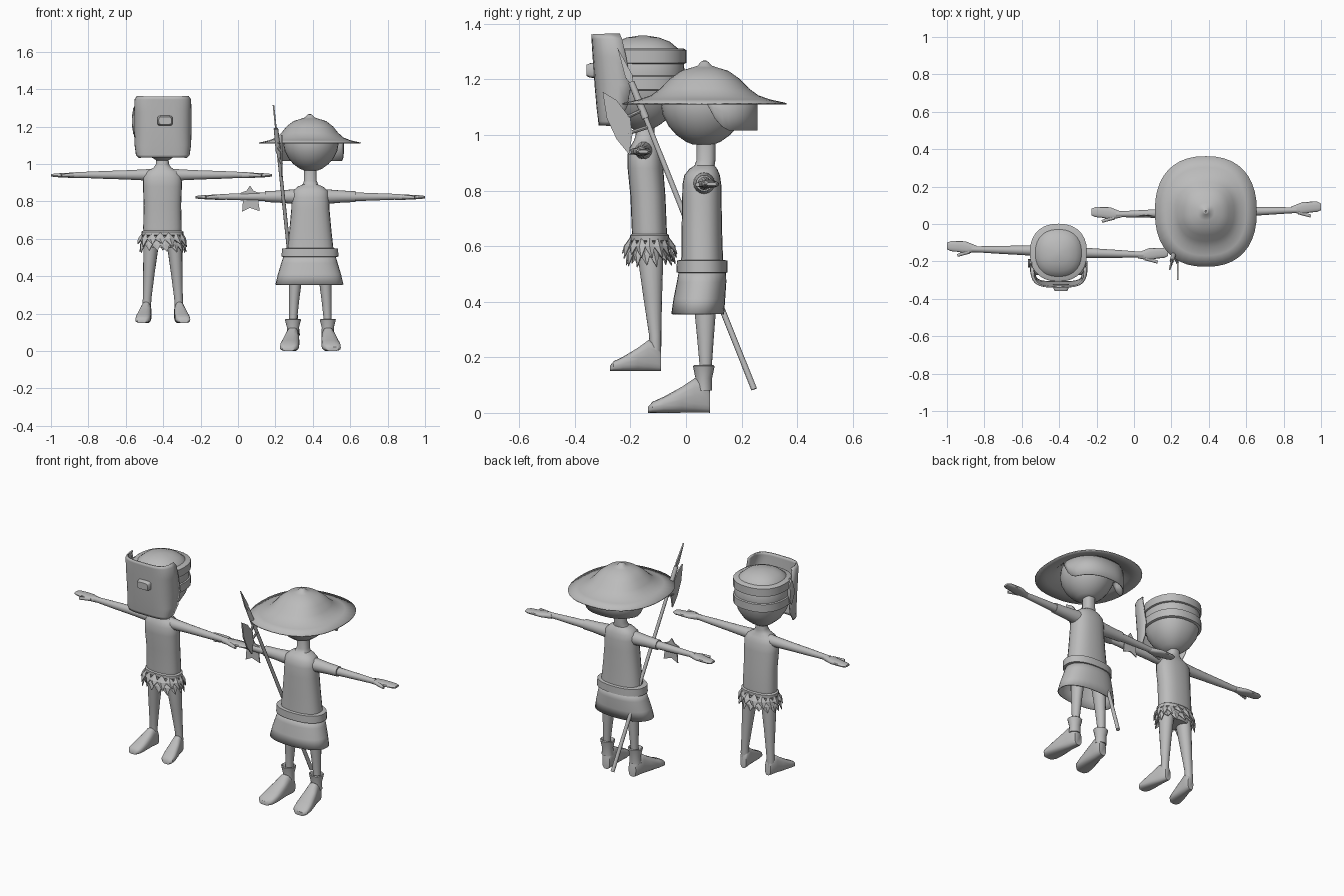
import bpy, bmesh, math, random
from mathutils import Vector

if "Cube" in bpy.data.objects:
    bpy.data.objects.remove(bpy.data.objects["Cube"])
random.seed(4)

grey = bpy.data.materials.new("plain_grey")
grey.diffuse_color = (0.5, 0.5, 0.5, 1)
grey.use_nodes = True
grey.node_tree.nodes["Principled BSDF"].inputs["Base Color"].default_value = grey.diffuse_color
AXES = {'x': (Vector((0, 1, 0)), Vector((0, 0, 1))),
        'y': (Vector((1, 0, 0)), Vector((0, 0, 1))),
        'z': (Vector((1, 0, 0)), Vector((0, 1, 0)))}


def finish(name, bm, thick=0, smooth=True):
    bmesh.ops.recalc_face_normals(bm, faces=bm.faces)
    me = bpy.data.meshes.new(name)
    bm.to_mesh(me)
    bm.free()
    me.materials.append(grey)
    ob = bpy.data.objects.new(name, me)
    bpy.context.collection.objects.link(ob)
    if thick:
        m = ob.modifiers.new("thickness", 'SOLIDIFY')
        m.thickness, m.offset = thick, 0
    if smooth:
        bpy.ops.object.select_all(action='DESELECT')
        ob.select_set(True)
        bpy.context.view_layer.objects.active = ob
        bpy.ops.object.shade_smooth_by_angle(angle=math.radians(40))
    return ob


def sgnpow(v, e):
    return math.copysign(abs(v) ** e, v)


def skin(bm, rows, closed):
    n = len(rows[0])
    for a, b in zip(rows, rows[1:]):
        for i in range(n if closed else n - 1):
            j = (i + 1) % n
            bm.faces.new((a[i], a[j], b[j], b[i]))


# Loft through superellipse rings (x, y, z, radius_u, radius_v)
def loft(name, rings, axis='z', n=20, p=2.0, cap=True, thick=0):
    bm = bmesh.new()
    u, v = AXES[axis]
    rows = []
    for x, y, z, ru, rv in rings:
        row = []
        for i in range(n):
            a = 2 * math.pi * i / n
            row.append(bm.verts.new(Vector((x, y, z)) + u * ru * sgnpow(math.cos(a), 2 / p)
                                    + v * rv * sgnpow(math.sin(a), 2 / p)))
        rows.append(row)
    skin(bm, rows, True)
    if cap:
        bm.faces.new(rows[0])
        bm.faces.new(rows[-1])
    return finish(name, bm, thick)


# Open sheet from rows of points
def sheet(name, pts, thick):
    bm = bmesh.new()
    skin(bm, [[bm.verts.new(q) for q in row] for row in pts], False)
    return finish(name, bm, thick)


# Flat plate from an outline
def plate(name, pts, thick):
    bm = bmesh.new()
    bm.faces.new([bm.verts.new(q) for q in pts])
    return finish(name, bm, thick, False)


def rod(name, a, b, r1, r2, n=10):
    a, b = Vector(a), Vector(b)
    bm = bmesh.new()
    bmesh.ops.create_cone(bm, cap_ends=True, segments=n, radius1=r1, radius2=r2, depth=(b - a).length)
    ob = finish(name, bm)
    ob.location = (a + b) / 2
    ob.rotation_euler = (b - a).to_track_quat('Z', 'Y').to_euler()


# Arm with mitten hand and thumb; s = -1 or 1, the reach is measured from cx
def arm(who, side, cx, z, s, reach, y0, y1):
    X = lambda d: cx + s * d
    loft(who + side + "_arm", [(X(d), y0 + (y1 - y0) * d / reach, z, r, r) for d, r in
         ((.05, .034), (.1, .03), (.2, .025), (.32, .021), (reach - .16, .016), (reach - .13, .016))], 'x', 14)
    loft(who + side + "_hand", [(X(reach - d), y1 + o, z - .002, ry, rz) for d, o, ry, rz in
         ((.16, 0, .015, .015), (.13, .003, .024, .015), (.1, .006, .033, .014),
          (.06, .012, .029, .012), (.02, .014, .027, .01), (0, .014, .018, .006))], 'x', 14, 2.5)
    rod(who + side + "_thumb", (X(reach - .12), y1 - .015, z), (X(reach - .055), y1 - .036, z - .004), .012, .008)


# Foot lofted from heel to toe, splayed outward
def foot(name, x, y, z0, s, length, w, h):
    loft(name, [(x + s * .03 * t, y - length * t, z0 + hh * h / 2, hx * w, hh * h / 2) for t, hx, hh in
         ((0, .019, .075), (.06, .024, .1), (.25, .027, .112), (.45, .034, .085),
          (.75, .04, .052), (.93, .037, .036), (1, .024, .02))], 'y', 18, 2.8)


# ---------- masked figure (left) ----------
AX = -.404
loft("masked_torso", [(AX, y, z, rx, ry) for z, y, rx, ry in
     ((.555, -.13, .075, .055), (.59, -.13, .1, .062), (.66, -.132, .103, .063), (.78, -.137, .1, .063),
      (.88, -.146, .104, .064), (.93, -.148, .103, .062), (.96, -.149, .085, .05),
      (.98, -.149, .048, .038), (1.0, -.147, .034, .034), (1.05, -.147, .033, .034))], p=2.4, n=24)
loft("masked_head", [(AX, -.155, z, r, r * 1.02) for z, r in
     ((1.02, .033), (1.04, .065), (1.07, .1), (1.12, .13), (1.17, .143), (1.22, .147), (1.27, .144),
      (1.31, .125), (1.335, .095), (1.35, .058), (1.357, .015))], p=2.3, n=28)
# Head bands
for nm, zs in (("masked_upper_band", 1.285), ("masked_lower_band", 1.19)):
    loft(nm, [(AX, -.153, zs + d, r, r * 1.01) for d, r in
         ((-.03, .143), (-.026, .153), (.02, .153), (.026, .142))], p=2.3, n=28)
# Curved face mask: z, back edge, front edge, half width
rows = []
for z, yb, yf, w in ((1.035, -.265, -.31, .125), (1.05, -.245, -.312, .14), (1.1, -.212, -.318, .147),
                     (1.18, -.197, -.325, .15), (1.28, -.215, -.332, .15), (1.345, -.23, -.336, .147),
                     (1.362, -.238, -.337, .135)):
    rows.append([(AX + .002 + w * sgnpow(math.cos(a), .55), yb + (yf - yb) * math.sin(a) ** .6, z)
                 for a in (math.pi * i / 18 for i in range(19))])
for r in rows:
    r[-1] = (r[-1][0], r[0][1], r[0][2])
sheet("face_mask", rows, .008)
loft("mask_viewport", [(-.39, y, 1.232, w, h) for y, w, h in
     ((-.32, .042, .028), (-.345, .04, .026), (-.358, .034, .02))], 'y', 20, 5)
loft("mask_pivot", [(x, -.21, 1.23, .022, h) for x, h in ((-.545, .085), (-.56, .07), (-.566, .03))], 'x', 12)
arm("masked_", "left", AX, .942, -1, .595, -.145, -.132)
arm("masked_", "right", AX, .942, 1, .585, -.15, -.168)
for s, side in ((-1, "left"), (1, "right")):
    loft("masked_%s_leg" % side, [(AX + .002 + s * d, y, z, rx, ry) for z, d, y, rx, ry in
         ((.63, .05, -.13, .045, .05), (.55, .064, -.127, .04, .045), (.42, .074, -.12, .031, .034),
          (.28, .084, -.111, .023, .022), (.24, .086, -.11, .023, .021), (.19, .086, -.11, .022, .02))], n=16)
    foot("masked_%s_foot" % side, AX + .002 + s * .082, -.09, .15, s, .183, 1, 1)
# Leaf skirt in two tiers, with waist cord
loft("waist_cord", [(AX, -.131, z, rx, ry) for z, rx, ry in
     ((.615, .104, .064), (.62, .112, .07), (.638, .112, .07), (.644, .104, .064))], p=2.3, n=24)
bm = bmesh.new()
for tier, (zt, zb, grow) in enumerate(((.635, .565, .03), (.605, .535, .022))):
    for i in range(15):
        a = 2 * math.pi * (i + .5 * tier) / 15
        g = grow + random.uniform(-.008, .008)
        drop = random.uniform(-.012, .012)

        def at(da, k, z):
            return bm.verts.new((AX + (.104 + k) * math.cos(a + da), -.131 + (.064 + k) * math.sin(a + da), z))
        zm = (zt + zb) / 2
        top, l, m, r, tip = (at(0, .002, zt), at(-.24, g * .55, zm), at(0, g * .8, zm),
                             at(.24, g * .55, zm), at(.1, g, zb + drop))
        for f in ((top, l, m), (top, m, r), (m, l, tip), (r, m, tip)):
            bm.faces.new(f)
finish("leaf_skirt", bm, .004, False)

# ---------- hatted figure (right) ----------
BX = .387
loft("hatted_torso", [(BX, y, z, rx, ry) for z, y, rx, ry in
     ((.5, .058, .128, .078), (.56, .058, .122, .075), (.65, .057, .112, .073), (.76, .057, .102, .071),
      (.82, .057, .1, .07), (.855, .058, .095, .064), (.878, .062, .07, .05), (.89, .067, .042, .036),
      (.91, .072, .034, .034), (.99, .072, .033, .034))], p=2.4, n=24)
loft("hatted_head", [(BX + .003, .062, z, r, r * 1.03) for z, r in
     ((.965, .035), (.975, .06), (1.0, .094), (1.03, .12), (1.07, .141), (1.11, .148),
      (1.15, .143), (1.18, .125), (1.205, .09), (1.22, .03))], n=28)
loft("tunic_belt", [(BX - .002, .058, z, rx, ry) for z, rx, ry in
     ((.503, .135, .082), (.505, .152, .092), (.548, .15, .091), (.551, .12, .073))], p=2.3, n=28)
loft("tunic_skirt", [(BX - .005, y, z, rx, ry) for z, y, rx, ry in
     ((.52, .06, .132, .081), (.47, .056, .148, .086), (.41, .048, .166, .09), (.355, .042, .179, .092))],
     p=2.3, n=28, cap=False, thick=.006)
# Wide hat: height, radius in x, radius in y
loft("wide_hat", [(BX - .003, .067, z, rx, ry) for z, rx, ry in
     ((1.265, .004, .004), (1.26, .013, .013), (1.247, .024, .024), (1.24, .045, .045), (1.228, .085, .085),
      (1.2, .122, .124), (1.165, .15, .158), (1.14, .178, .192), (1.125, .215, .235), (1.112, .272, .295))],
     p=2.35, n=40, cap=False, thick=.005)
# Neck cloth hanging below the brim
rows = [[], [], []]
for i in range(25):
    a = math.radians(-2 + 184 * i / 24)
    x, y = BX + .177 * sgnpow(math.cos(a), .85), .08 + .175 * sgnpow(math.sin(a), .85)
    zb = 1.015 + .085 * max(0, 1 - (y - .08) / .085) ** 2
    for row, z in zip(rows, (1.135, (1.135 + zb) / 2, zb)):
        row.append((x, y, z))
sheet("neck_cloth", rows, .005)
for s, side, y1 in ((-1, "left", .05), (1, "right", .078)):
    arm("hatted_", side, BX, .825, s, .613, .06, y1)
    loft("hatted_%s_sleeve" % side, [(BX + s * d, .06 + s * .005, .826, r, r) for d, r in
         ((.05, .04), (.1, .038), (.17, .032), (.242, .029))], 'x', 16)
    loft("hatted_%s_leg" % side, [(BX + s * d, y, z, rx, ry) for z, d, y, rx, ry in
         ((.5, .07, .066, .042, .048), (.36, .081, .069, .033, .038), (.27, .087, .07, .027, .03),
          (.17, .092, .071, .021, .022), (.1, .092, .068, .021, .022))], n=16)
    loft("hatted_%s_boot_cuff" % side, [(BX + s * .093, .064, z, rx, ry) for z, rx, ry in
         ((.08, .034, .03), (.125, .032, .03), (.168, .043, .039), (.172, .038, .034), (.15, .026, .024))],
         n=16)
    foot("hatted_%s_boot" % side, BX + s * .088, .087, 0, s, .223, 1.27, 1.12)

# Small pointed plate on the left forearm
plate("forearm_plate", [(x, .045, z) for x, z in
      ((.064, .885), (.082, .858), (.115, .845), (.108, .81), (.116, .748), (.064, .766),
       (.022, .745), (.027, .81), (.013, .845), (.046, .858))], .006)

# ---------- halberd on the back ----------
def along(z):
    t = (z - .085) / 1.225
    return Vector((.32 - .13 * t, .245 - .49 * t, z))
rod("halberd_shaft", along(.085), along(1.19), .011, .009)
rod("halberd_collar", along(1.06), along(1.19), .014, .012)
a, b, c = along(1.17), along(1.21), along(1.315)
w = Vector((0, .013, .004))
plate("halberd_point", [a, b + w, c, b - w], .008)
plate("halberd_crescent", [(.235, y, z) for y, z in
      ((-.3, 1.155), (-.25, 1.125), (-.2, 1.06), (-.193, 1.0), (-.205, .93), (-.25, .985), (-.285, 1.06))], .008)
for z in (1.09, 1.03):
    rod("halberd_bracket", along(z), (.233, -.21, z - .025), .007, .007, 8)
